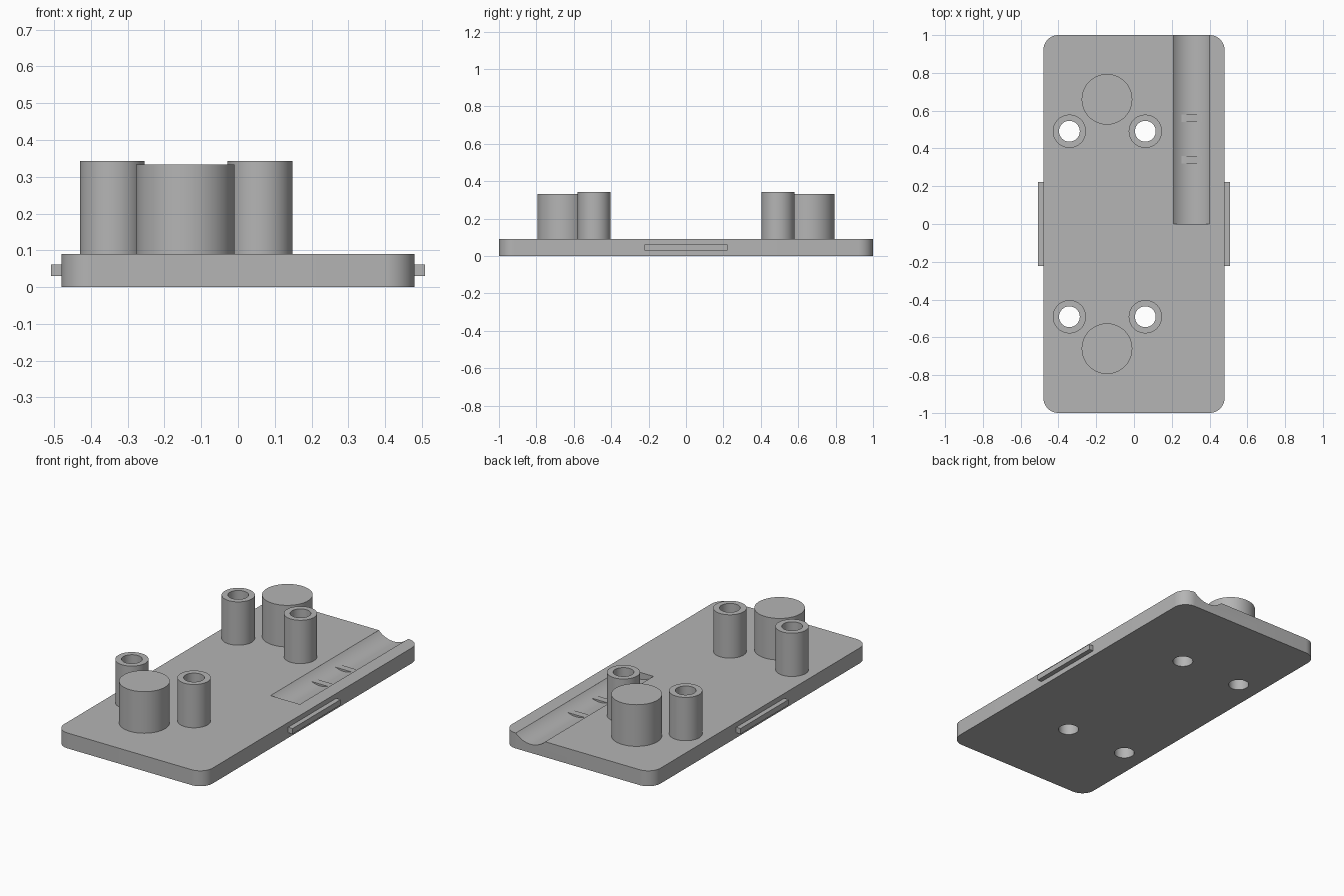
import bpy, bmesh, math
from mathutils import Vector

if "Cube" in bpy.data.objects:
    bpy.data.objects.remove(bpy.data.objects["Cube"])

T = 0.09                                  # plate thickness
GX, GR, GD = 0.305, 0.133, 0.04           # groove centre x, radius, depth
GZ = T - GD + GR                          # height of groove axis
POSTS = [(x, y) for x in (-0.342, 0.06) for y in (-0.491, 0.491)]

grey = bpy.data.materials.new("grey plastic")
grey.diffuse_color = (0.46, 0.46, 0.46, 1)
grey.use_nodes = True
grey.node_tree.nodes["Principled BSDF"].inputs["Base Color"].default_value = grey.diffuse_color


def finish(name, bm):
    bmesh.ops.recalc_face_normals(bm, faces=bm.faces)
    me = bpy.data.meshes.new(name)
    bm.to_mesh(me)
    bm.free()
    me.materials.append(grey)
    ob = bpy.data.objects.new(name, me)
    bpy.context.collection.objects.link(ob)
    return ob


def prism(name, pts, lo, hi, axis="Z"):
    """Extrude a closed outline along Z, or along Y for an x-z outline."""
    bm = bmesh.new()
    along = (lambda u, v, w: (u, v, w)) if axis == "Z" else (lambda u, v, w: (u, w, v))
    face = bm.faces.new([bm.verts.new(along(u, v, lo)) for u, v in pts])
    ext = bmesh.ops.extrude_face_region(bm, geom=[face])
    moved = [g for g in ext["geom"] if isinstance(g, bmesh.types.BMVert)]
    bmesh.ops.translate(bm, verts=moved, vec=Vector(along(0, 0, hi - lo)))
    return finish(name, bm)


def arc(cx, cy, r, a0, a1, n):
    return [(cx + r * math.cos(a0 + (a1 - a0) * i / n),
             cy + r * math.sin(a0 + (a1 - a0) * i / n)) for i in range(n + 1)]


def circle(cx, cy, r, n=64):
    return arc(cx, cy, r, 0, math.tau, n)[:-1]


def cut(target, cutter):
    mod = target.modifiers.new("cut", "BOOLEAN")
    mod.operation, mod.solver, mod.object = "DIFFERENCE", "EXACT", cutter
    bpy.context.view_layer.objects.active = target
    bpy.ops.object.modifier_apply(modifier=mod.name)
    bpy.data.objects.remove(cutter)


def smooth(ob):
    bpy.ops.object.select_all(action="DESELECT")
    ob.select_set(True)
    bpy.context.view_layer.objects.active = ob
    bpy.ops.object.shade_smooth_by_angle(angle=math.radians(30))


def trough_arc(half):
    """Arc of the groove floor spanning +-half around its centre line."""
    a = math.asin(half / GR)
    return arc(GX, GZ, GR, -math.pi / 2 - a, -math.pi / 2 + a, 24)


# base plate with rounded corners
outline, r, q = [], 0.08, math.pi / 2
for k, (sx, sy) in enumerate([(1, 1), (-1, 1), (-1, -1), (1, -1)]):
    outline += arc(sx * (0.48 - r), sy * (1 - r), r, k * q, (k + 1) * q, 12)
plate = prism("base_plate", outline, 0, T)

# screw holes and the round-bottomed groove running out of the back edge
for x, y in POSTS:
    cut(plate, prism("hole_cutter", circle(x, y, 0.055), -0.1, 0.2))
cut(plate, prism("groove_cutter",
                 trough_arc(0.095) + [(GX + 0.095, 0.2), (GX - 0.095, 0.2)], 0, 1.1, "Y"))
smooth(plate)

# flat-topped ribs across the groove floor
for y in (0.32, 0.54):
    prism("groove_rib", trough_arc(0.053), y, y + 0.04, "Y")

# hollow screw posts
for x, y in POSTS:
    post = prism("screw_post", circle(x, y, 0.088), T, 0.343)
    cut(post, prism("bore_cutter", circle(x, y, 0.055), 0, 0.5))
    smooth(post)

# solid round pegs
for y in (-0.66, 0.66):
    smooth(prism("solid_peg", circle(-0.143, y, 0.134), T, 0.333))

# side latch tabs
for s in (-1, 1):
    prism("side_tab", [(s * 0.478, -0.222), (s * 0.508, -0.222),
                       (s * 0.508, 0.222), (s * 0.478, 0.222)], 0.03, 0.062)
